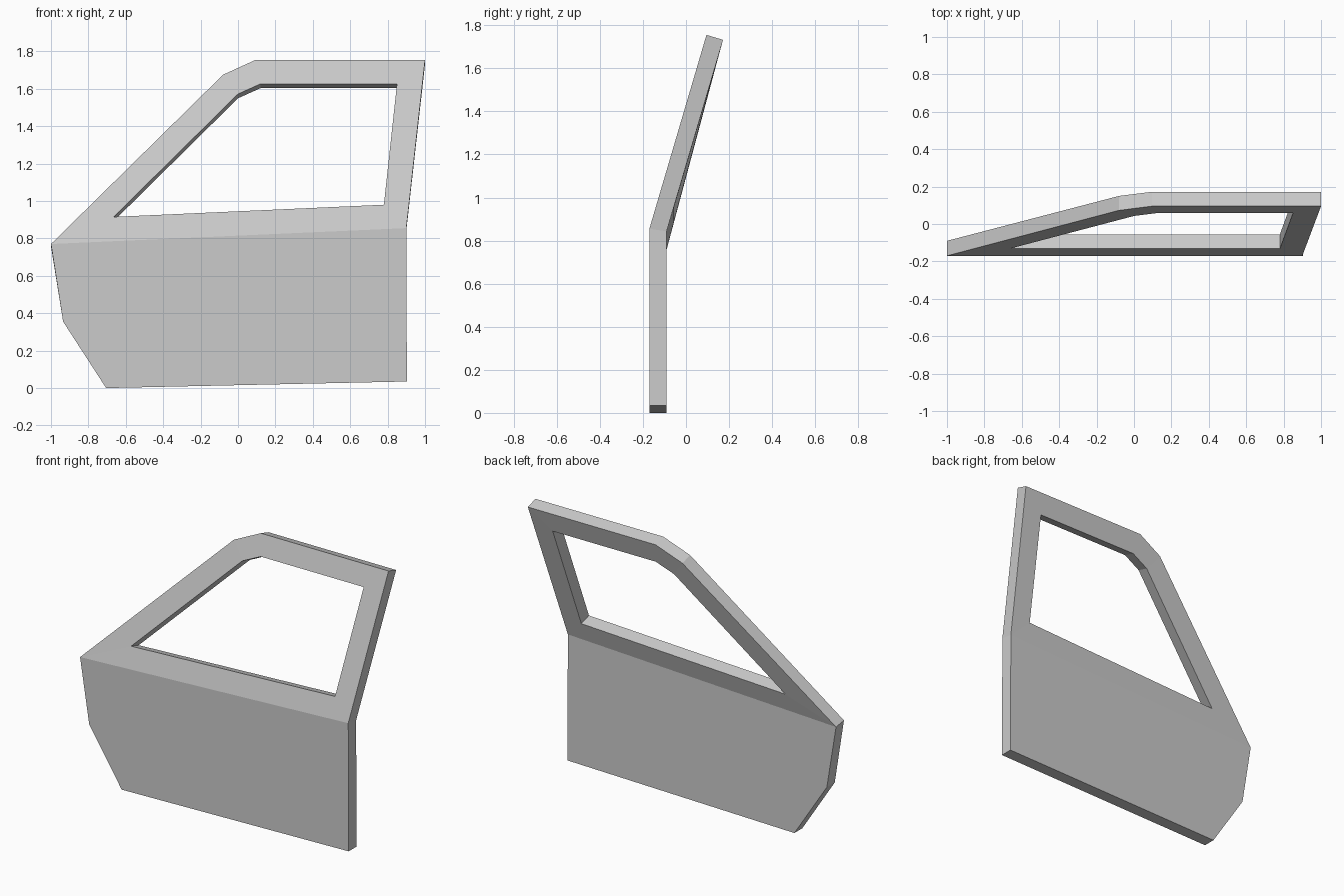
import bpy, bmesh

if "Cube" in bpy.data.objects:
    bpy.data.objects.remove(bpy.data.objects["Cube"])

# Outer-skin points (x, y, z), grouped by how the thickness is applied
lower = [(-0.935, -0.17, 0.355), (-0.705, -0.17, 0.0), (0.903, -0.17, 0.035)]
belt = [(0.90, -0.17, 0.855), (-1.0, -0.17, 0.77)]
frame = [(-0.08, 0.073, 1.675), (0.095, 0.095, 1.755), (1.0, 0.095, 1.755)]
window = [(0.78, -0.132, 0.98), (-0.665, -0.132, 0.915),
          (0.0, 0.043, 1.572), (0.12, 0.058, 1.626), (0.85, 0.058, 1.626)]

# Inward thickness offsets: vertical panel, mitred belt line, tilted window frame
offsets = [(lower, (0, 0.08, 0)), (belt, (0, 0.08, -0.012)),
           (frame + window, (0, 0.077, -0.023))]

bm = bmesh.new()
front, back = {}, {}
for group, off in offsets:
    for p in group:
        front[p] = bm.verts.new(p)
        back[p] = bm.verts.new([a + b for a, b in zip(p, off)])

# Lower panel plus a ring of quads around the window opening
ring = belt + frame
faces = [[belt[1]] + lower + [belt[0]]]
for i in range(5):
    j = (i + 1) % 5
    faces.append([ring[i], ring[j], window[j], window[i]])
for f in faces:
    bm.faces.new([front[p] for p in f])
    bm.faces.new([back[p] for p in reversed(f)])

# Walls closing the outer rim and the window opening
outline = [belt[1]] + lower + [belt[0]] + frame[::-1]
for loop in (outline, window):
    for a, b in zip(loop, loop[1:] + loop[:1]):
        bm.faces.new([front[a], front[b], back[b], back[a]])

bmesh.ops.recalc_face_normals(bm, faces=bm.faces)
mesh = bpy.data.meshes.new("car_door")
bm.to_mesh(mesh)
bm.free()
door = bpy.data.objects.new("car_door", mesh)
bpy.context.collection.objects.link(door)
